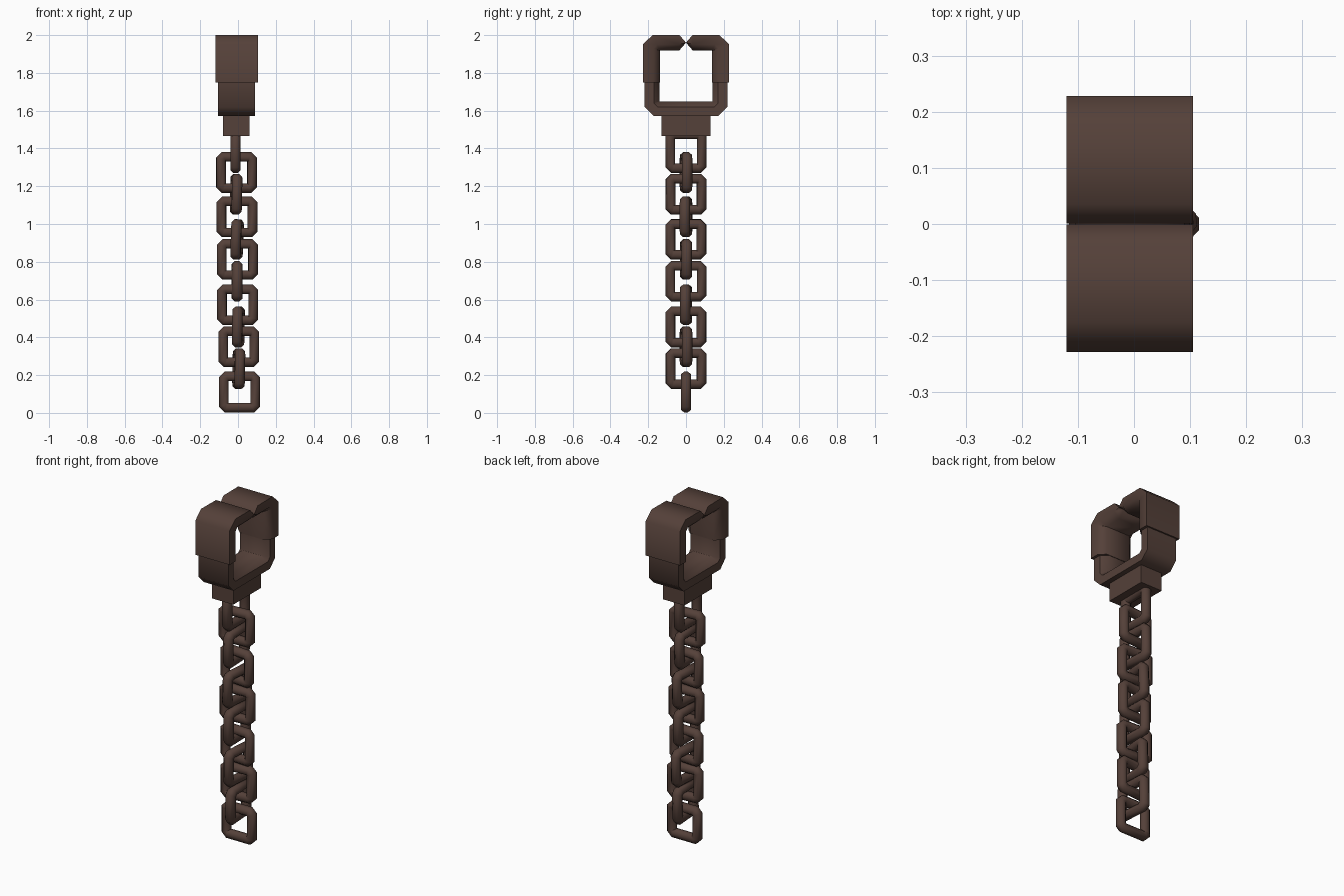
import bpy, bmesh, math
from mathutils import Vector, Matrix

if "Cube" in bpy.data.objects:
    bpy.data.objects.remove(bpy.data.objects["Cube"])

iron = bpy.data.materials.new("dark brown iron")
iron.diffuse_color = (0.09, 0.052, 0.041, 1)
iron.use_nodes = True
iron.node_tree.nodes["Principled BSDF"].inputs["Base Color"].default_value = iron.diffuse_color


def finish(bm, name):
    bmesh.ops.recalc_face_normals(bm, faces=bm.faces)
    me = bpy.data.meshes.new(name)
    bm.to_mesh(me)
    bm.free()
    ob = bpy.data.objects.new(name, me)
    bpy.context.collection.objects.link(ob)
    me.materials.append(iron)
    bpy.ops.object.select_all(action='DESELECT')
    bpy.context.view_layer.objects.active = ob
    ob.select_set(True)
    bpy.ops.object.shade_smooth_by_angle(angle=math.radians(50))
    return ob


def sweep(name, path, section, closed=False, taper=None, flip=1):
    """Sweep section (inward, x) along a path in the yz plane with mitred corners."""
    bm = bmesh.new()
    pts = [Vector(p) for p in path]
    n = len(pts)
    rings = []
    for i, p in enumerate(pts):
        d1 = (p - pts[i - 1]).normalized() if closed or i > 0 else None
        d2 = (pts[(i + 1) % n] - p).normalized() if closed or i < n - 1 else None
        d1, d2 = d1 or d2, d2 or d1
        d = (d1 + d2).normalized()
        k = (taper[i] if taper else 1) / d.dot(d1)
        nrm = Vector((-d.y, d.x)) * k
        rings.append([bm.verts.new((b, (p.x + nrm.x * a) * flip, p.y + nrm.y * a))
                      for a, b in section])
    m = len(section)
    for i in range(n if closed else n - 1):
        r, s = rings[i], rings[(i + 1) % n]
        for j in range(m):
            bm.faces.new((r[j], r[(j + 1) % m], s[(j + 1) % m], s[j]))
    if not closed:
        bm.faces.new(rings[0])
        bm.faces.new(rings[-1])
    return finish(bm, name)


def clamp_section(h, x0, x1):
    # flat outside, softened inside edges
    c = 0.035
    return [(-h, x0), (-h, x1), (0.25 * h, x1), (h, x1 - c), (h, x0 + c), (0.25 * h, x0)]


# two hook jaws with wedge tips
for side, label in ((1, "right"), (-1, "left")):
    c = 0.026
    sweep("jaw_" + label,
          [(0.183, 1.75), (0.183, 1.96 - c), (0.183 - c, 1.96), (0.035, 1.96), (0.001, 1.96)],
          clamp_section(0.045, -0.12, 0.105), taper=[1, 1, 0.93, 0.9, 0.03], flip=side)
    # thin top skin level keeps the jaw at full height

# U-shaped cradle below the jaws
c = 0.025
sweep("cradle", [(-0.18, 1.78), (-0.18, 1.61 + c), (-0.18 + c, 1.61),
                 (0.18 - c, 1.61), (0.18, 1.61 + c), (0.18, 1.78)],
      clamp_section(0.039, -0.105, 0.09))

# neck block
bm = bmesh.new()
bmesh.ops.create_cube(bm, size=1, matrix=Matrix.Translation((-0.01, 0, 1.52))
                      @ Matrix.Diagonal((0.14, 0.26, 0.11, 1)))
finish(bm, "neck")


# chain links: rounded square rings
def link(name, x, z0, z1, turn, tilt=0):
    h, c, w = 0.025, 0.014, 0.1075 - 0.025
    hz = (z1 - z0) / 2 - h
    path = [(w, -hz + c), (w, hz - c), (w - c, hz), (-w + c, hz),
            (-w, hz - c), (-w, -hz + c), (-w + c, -hz), (w - c, -hz)]
    sec = [(h * math.cos(a) / math.cos(math.pi / 8), 0.027 * math.sin(a) / math.cos(math.pi / 8))
           for a in (math.pi / 8 + i * math.pi / 4 for i in range(8))]
    ob = sweep(name, path, sec, closed=True)
    ob.matrix_world = (Matrix.Translation((x, 0, (z0 + z1) / 2))
                       @ Matrix.Rotation(math.radians(turn), 4, 'Z')
                       @ Matrix.Rotation(math.radians(tilt), 4, 'Y'))


side_links = [(-0.013, 1.27, 1.50), (-0.01, 1.05, 1.265), (-0.005, 0.812, 1.025),
              (-0.005, 0.59, 0.803), (0.002, 0.347, 0.563), (0.004, 0.127, 0.342)]
front_links = [(-0.008, 1.165), (-0.005, 0.93), (-0.003, 0.705),
               (-0.002, 0.465), (0.004, 0.243), (0.008, 0.003)]
for i, (x, z0, z1) in enumerate(side_links):
    link(f"side_link_{i + 1}", x, z0, z1, (0, 3, -4, 1, -4, 4)[i], (0, 1, 2, 0, 1, 1)[i])
for i, (x, z0) in enumerate(front_links):
    link(f"front_link_{i + 1}", x, z0, z0 + 0.215, 90 + (4, -4, 3, -3, 4, 0)[i])
